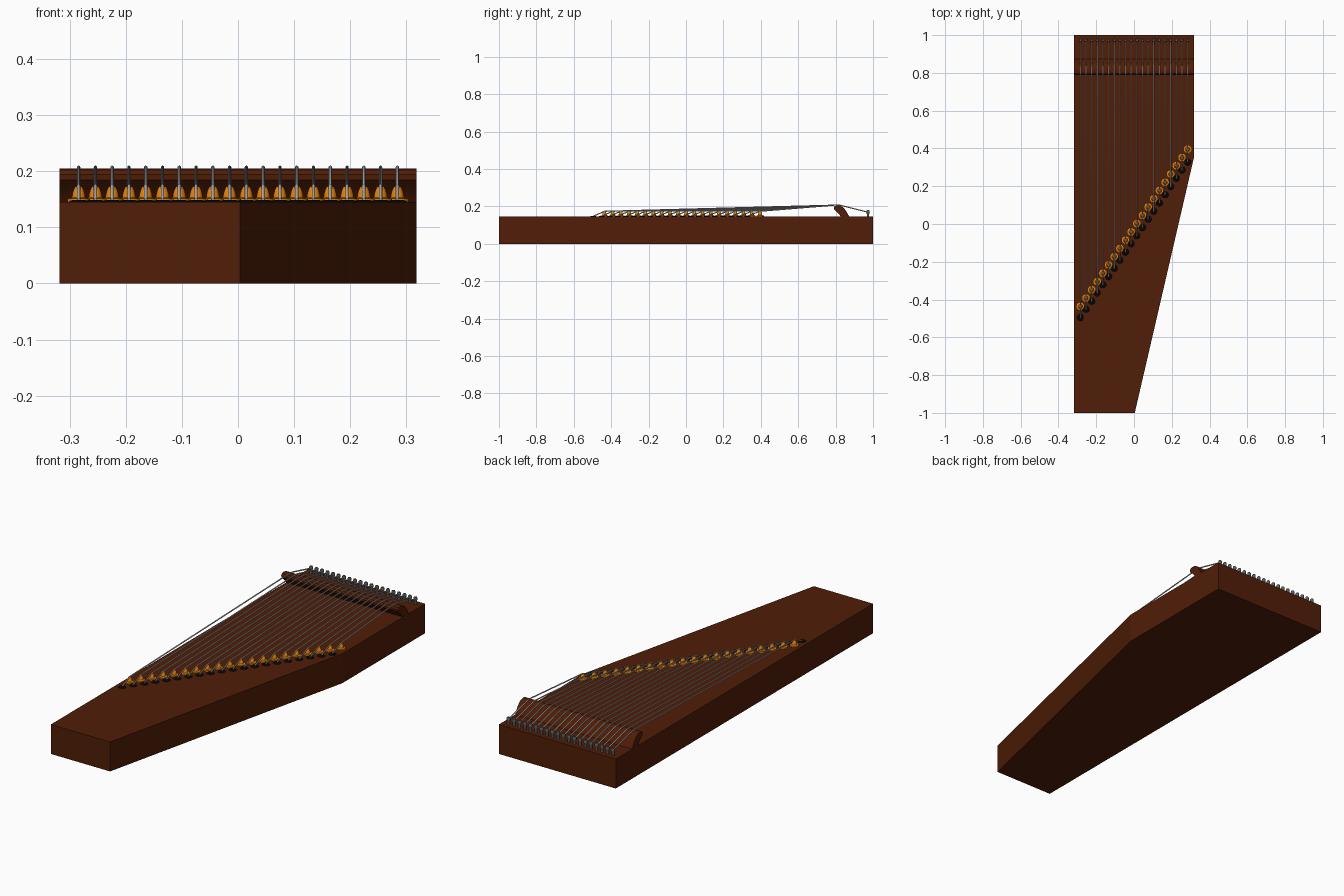
import bpy, bmesh, math
from mathutils import Vector

if "Cube" in bpy.data.objects:
    bpy.data.objects.remove(bpy.data.objects["Cube"])

COUNT = 20
DECK = 0.145
HALF = 0.318


def material(name, color):
    m = bpy.data.materials.new(name)
    m.use_nodes = True
    m.diffuse_color = (*color, 1)
    m.node_tree.nodes["Principled BSDF"].inputs["Base Color"].default_value = (*color, 1)
    return m


wood = material("dark red wood", (0.082, 0.0125, 0.002))
amber = material("amber", (0.8, 0.23, 0.004))
black = material("black", (0.002, 0.002, 0.002))
steel = material("string steel", (0.5, 0.5, 0.5))
iron = material("peg iron", (0.1, 0.115, 0.12))


def finish(bm, name, mat, smooth=False):
    bmesh.ops.recalc_face_normals(bm, faces=bm.faces)
    mesh = bpy.data.meshes.new(name)
    bm.to_mesh(mesh)
    bm.free()
    mesh.materials.append(mat)
    ob = bpy.data.objects.new(name, mesh)
    bpy.context.collection.objects.link(ob)
    if smooth:
        bpy.ops.object.select_all(action='DESELECT')
        ob.select_set(True)
        bpy.context.view_layer.objects.active = ob
        bpy.ops.object.shade_smooth_by_angle(angle=math.radians(35))
    return ob


def prism(name, points, offset, mat, smooth=False):
    """Extrude a closed outline along an offset."""
    bm = bmesh.new()
    face = bm.faces.new([bm.verts.new(p) for p in points])
    ext = bmesh.ops.extrude_face_region(bm, geom=[face])
    moved = [g for g in ext["geom"] if isinstance(g, bmesh.types.BMVert)]
    bmesh.ops.translate(bm, vec=offset, verts=moved)
    # The extrusion leaves the starting face in place as the near cap
    return finish(bm, name, mat, smooth)


def turned(name, profile, places, mat, sides=20):
    """Repeat a stacked-ring shape, given as (radius, height), at each place."""
    bm = bmesh.new()
    for place in places:
        rings = []
        for r, z in profile:
            rings.append([bm.verts.new(place + Vector((
                r * math.cos(math.tau * k / sides),
                r * math.sin(math.tau * k / sides), z))) for k in range(sides)])
        for a, b in zip(rings, rings[1:]):
            for k in range(sides):
                n = (k + 1) % sides
                bm.faces.new((a[k], a[n], b[n], b[k]))
        bm.faces.new(rings[0][::-1])
        bm.faces.new(rings[-1])
    return finish(bm, name, mat, True)


# Soundbox with one tapered side
outline = [(-HALF, -1), (0.004, -1), (HALF, 0.355), (HALF, 1), (-HALF, 1)]
prism("soundbox", [(x, y, 0) for x, y in outline], (0, 0, DECK), wood)

# Leaning fixed bridge across the wide end
section = [(0.828, DECK), (0.82, 0.157), (0.806, 0.171), (0.791, 0.184),
           (0.79, 0.194), (0.796, 0.202), (0.808, 0.205), (0.825, 0.203),
           (0.84, 0.195), (0.853, 0.18), (0.864, 0.162), (0.873, DECK)]
prism("fixed_bridge", [(-HALF, y, z) for y, z in section], (2 * HALF, 0, 0), wood, True)

# Rows of string positions
rows = []
for i in range(COUNT):
    t = i / (COUNT - 1)
    rows.append((-0.284 + 0.568 * t, -0.495 + 0.823 * t, -0.436 + 0.832 * t))

# Movable bridges, string eyelets and tuning pegs
turned("movable_bridges", [(0.02, 0), (0.02, 0.006), (0.012, 0.008),
                           (0.011, 0.015), (0.009, 0.022), (0.006, 0.028)],
       [Vector((x, foot, DECK)) for x, pin, foot in rows], amber)
turned("string_eyelets", [(0.018, 0), (0.016, 0.002), (0.01, 0.004)],
       [Vector((x, pin, DECK)) for x, pin, foot in rows], black)
turned("tuning_pegs", [(0.0065, 0), (0.0065, 0.015), (0.0085, 0.02),
                       (0.0085, 0.031), (0.006, 0.035)],
       [Vector((x, 0.973, DECK)) for x, pin, foot in rows], iron)

# Strings from eyelet, over both bridges, to peg
curve = bpy.data.curves.new("strings", 'CURVE')
curve.dimensions = '3D'
curve.bevel_depth = 0.003
curve.bevel_resolution = 5
for x, pin, foot in rows:
    path = [(x, pin, 0.148), (x, foot, 0.174), (x, 0.798, 0.207),
            (x, 0.825, 0.206), (x, 0.973, 0.169)]
    spline = curve.splines.new('POLY')
    spline.points.add(len(path) - 1)
    for p, co in zip(spline.points, path):
        p.co = (*co, 1)
curve.materials.append(steel)
bpy.context.collection.objects.link(bpy.data.objects.new("strings", curve))
